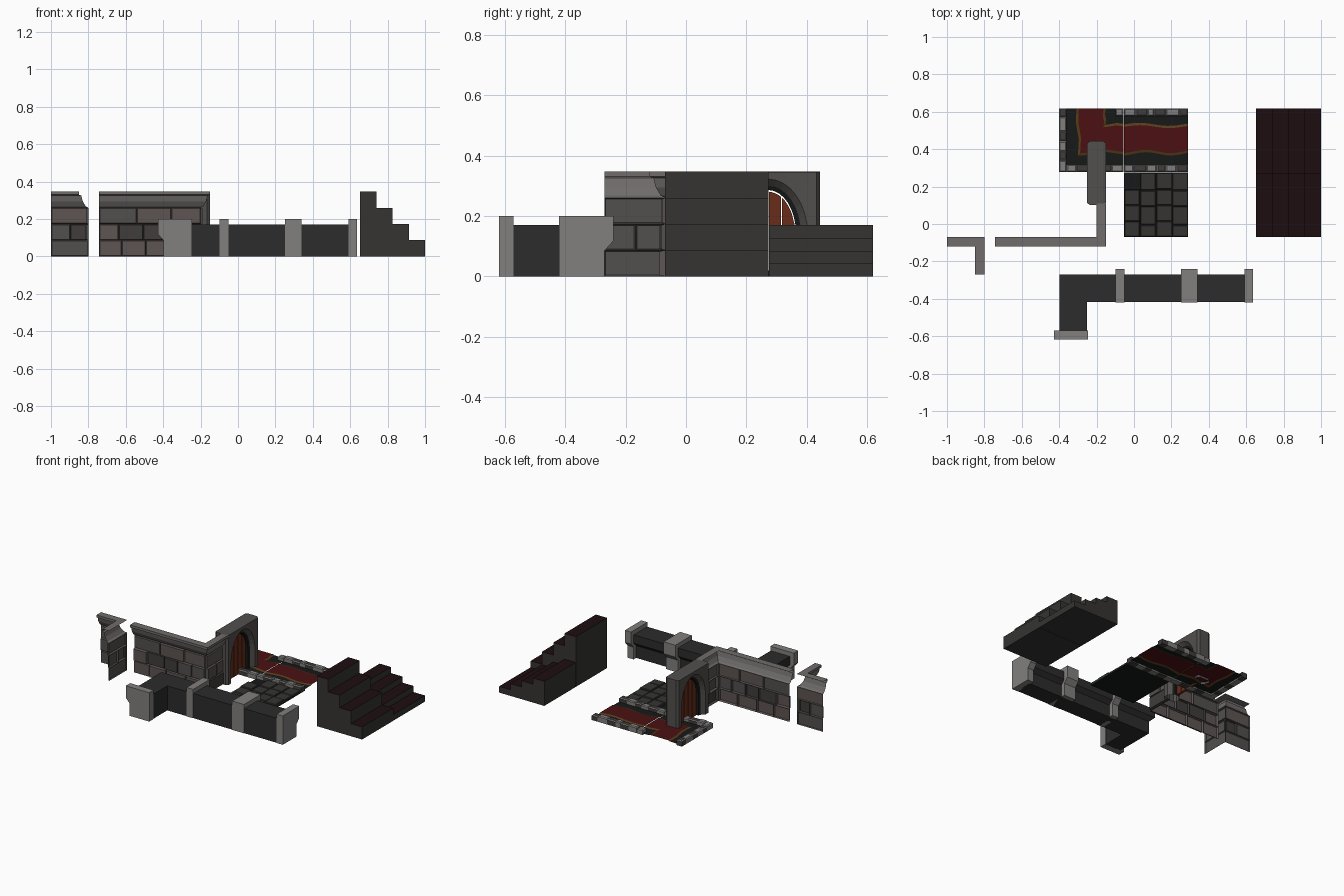
import bpy, bmesh, math, random
from mathutils import Vector

if "Cube" in bpy.data.objects:
    bpy.data.objects.remove(bpy.data.objects["Cube"])
random.seed(4)


def mat(name, *c):
    m = bpy.data.materials.new(name)
    m.diffuse_color = (*c, 1)
    m.use_nodes = True
    m.node_tree.nodes["Principled BSDF"].inputs["Base Color"].default_value = m.diffuse_color
    return m


STONES = [mat("stone_brown", .11, .09, .085), mat("stone_mid", .085, .08, .075), mat("stone_dark", .05, .046, .044)]
TRIM = mat("trim_grey", .16, .15, .145)
LIGHT = mat("pillar_grey", .22, .215, .21)
DARK = mat("parapet_dark", .025, .025, .025)
STAIR = mat("stair_grey", .035, .034, .032)
TREAD = mat("tread_red", .012, .004, .005)
CARPET = mat("carpet_red", .07, .005, .006)
GOLD = mat("carpet_gold", .1, .045, .01)
BASE = mat("floor_black", .008, .01, .009)
WOOD = mat("door_wood", .14, .025, .01)


def finish(name, bm, mats, solid=True):
    if solid:
        bmesh.ops.recalc_face_normals(bm, faces=bm.faces[:])
    me = bpy.data.meshes.new(name)
    bm.to_mesh(me)
    bm.free()
    for m in mats:
        me.materials.append(m)
    ob = bpy.data.objects.new(name, me)
    bpy.context.collection.objects.link(ob)
    return ob


def strips(bm, rows, closed=False, mats=None):
    """Quads between successive rows of points."""
    vr = [[bm.verts.new(p) for p in r] for r in rows]
    for k in range(len(vr) if closed else len(vr) - 1):
        a, b = vr[k], vr[(k + 1) % len(vr)]
        for i in range(len(a) - 1):
            f = bm.faces.new((a[i], a[i + 1], b[i + 1], b[i]))
            f.material_index = mats[k] if mats else 0
    return vr


def normals(path, side):
    out = []
    for (x0, y0), (x1, y1) in zip(path, path[1:]):
        L = math.hypot(x1 - x0, y1 - y0)
        out.append(Vector(((y1 - y0) / L * side, (x0 - x1) / L * side)))
    return out


def sweep(name, path, profile, m, side=1, closed=True):
    """Sweep an (offset, height) profile along a right-angled path."""
    ns = normals(path, side)
    off = [ns[0]] + [a + b for a, b in zip(ns, ns[1:])] + [ns[-1]]
    rows = [[(p[0] + n.x * d, p[1] + n.y * d, z) for p, n in zip(path, off)] for d, z in profile]
    bm = bmesh.new()
    vr = strips(bm, rows, closed)
    if closed:
        bm.faces.new([r[0] for r in vr])
        bm.faces.new([r[-1] for r in vr])
    return finish(name, bm, [m], closed)


def box(bm, x0, x1, y0, y1, z0, z1, bevel=0, mi=0):
    v = bmesh.ops.create_cube(bm, size=1)["verts"]
    for p in v:
        p.co = ((x0 + x1) / 2 + p.co.x * (x1 - x0), (y0 + y1) / 2 + p.co.y * (y1 - y0), (z0 + z1) / 2 + p.co.z * (z1 - z0))
    for f in {f for p in v for f in p.link_faces}:
        f.material_index = mi
    if bevel:
        top = [e for e in {e for p in v for e in p.link_edges} if all(q.co.z > z1 - 1e-5 for q in e.verts)]
        bmesh.ops.bevel(bm, geom=top, offset=bevel, segments=1, affect='EDGES')


def cuts(length, size):
    """Uneven divisions of a length."""
    n = max(1, round(length / size))
    return [0] + [length * (i + random.uniform(-.2, .2)) / n for i in range(1, n)] + [length]


# Brick walls: open relief sheets under an overhanging cornice
def brick_wall(name, path):
    bm = bmesh.new()
    faces = []
    for n, a, b in zip(normals(path, 1), path, path[1:]):
        a, b = Vector(a), Vector(b)
        L = (b - a).length
        d = (b - a) / L
        for r in range(3):
            c = cuts(L, (.14, .11, .16)[r])
            for s, e in zip(c, c[1:]):
                pts = [(s, r), (e, r), (e, r + 1), (s, r + 1)]
                f = bm.faces.new([bm.verts.new((*(a + d * t), k * .0867)) for t, k in pts])
                f.material_index = random.randrange(3)
                faces.append(f)
    for f in faces:
        f.normal_update()
        bmesh.ops.inset_individual(bm, faces=[f], thickness=.006, depth=random.uniform(.006, .02))
    finish(name + "_bricks", bm, STONES, False)
    sweep(name + "_cornice", path, [(0, .26), (.014, .268), (.03, .295), (.038, .325), (.05, .33),
                                    (.05, .347), (0, .347)], TRIM, 1, False)


brick_wall("outer_corner_wall", [(-.743, -.07), (-.2, -.07), (-.2, .11)])
brick_wall("inner_corner_wall", [(-1, -.07), (-.8, -.07), (-.8, -.27)])

# Parapet with raised posts
sweep("parapet", [(-.25, -.575), (-.25, -.417), (.6, -.417)],
      [(0, 0), (.12, 0), (.12, .085), (.147, .112), (.147, .17), (0, .17)], DARK, -1)
POST = [(-.003, 0), (.148, 0), (.148, .085), (.177, .118), (.177, .2), (-.003, .2)]
posts = [[(-.25, -.618), (-.25, -.57)]] + [[(a, -.417), (b, -.417)] for a, b in ((-.1, -.05), (.25, .34), (.59, .637))]
for i, p in enumerate(posts):
    sweep(f"parapet_post_{i}", p, POST, LIGHT, -1)

# Stairs, tall and half height
for name, y0, y1, h in (("tall_stairs", -.07, .272, .347), ("low_stairs", .274, .618, .17)):
    prof = [(.653, 0)]
    for i in range(4):
        z = h * (4 - i) / 4
        prof += [(.653 + .0867 * i, z), (.653 + .0867 * (i + 1), z)]
    prof.append((1, 0))
    bm = bmesh.new()
    f = bm.faces.new([bm.verts.new((x, y0, z)) for x, z in prof])
    g = bmesh.ops.extrude_face_region(bm, geom=[f])["geom"]
    for v in g:
        if isinstance(v, bmesh.types.BMVert):
            v.co.y = y1
    bmesh.ops.recalc_face_normals(bm, faces=bm.faces[:])
    for f in bm.faces:
        f.normal_update()
        f.material_index = int(f.normal.z > .5)
    finish(name, bm, [STAIR, TREAD])

# Doorway: arched frame with splayed reveals
CY, SPR, STEPS = .272, .14, 16


def arch(x, a, b):
    t = [math.pi * i / STEPS for i in range(STEPS + 1)]
    return [(x, CY + a, 0)] + [(x, CY + a * math.cos(u), SPR + b * math.sin(u)) for u in t] + [(x, CY - a, 0)]


def rect(x, hw, top):
    pts = [(x, CY + hw, 0)]
    for i in range(STEPS + 1):
        c, s = math.cos(math.pi * i / STEPS), math.sin(math.pi * i / STEPS)
        k = max(abs(c), abs(s))
        pts.append((x, CY + hw * c / k, SPR + (top - SPR) * s / k))
    return pts + [(x, CY - hw, 0)]


bm = bmesh.new()
strips(bm, [rect(-.235, .171, .347), rect(-.165, .171, .347), rect(-.15, .16, .345), arch(-.152, .13, .182),
            arch(-.175, .108, .16), arch(-.18, .092, .146), arch(-.22, .092, .146), arch(-.225, .108, .16),
            arch(-.248, .13, .182), rect(-.25, .16, .345)], True, [0, 0, 0, 0, 1, 1, 1, 0, 0, 0])
finish("door_frame", bm, [STONES[1], BASE])

# Door planks cut to the arch
bm = bmesh.new()
for i in range(4):
    u = [-.088 + .044 * i + .044 * k / 4 for k in range(5)]
    u[0] += .002
    u[-1] -= .002
    pts = [(q, SPR + .14 * math.sqrt(max(0, 1 - (q / .089) ** 2))) for q in u]
    pts = [(u[0], 0)] + pts + [(u[-1], 0)]
    f = bm.faces.new([bm.verts.new((-.208, CY + y, z)) for y, z in pts])
    for v in bmesh.ops.extrude_face_region(bm, geom=[f])["geom"]:
        if isinstance(v, bmesh.types.BMVert):
            v.co.x = -.192
finish("door_planks", bm, [WOOD])

# Paved floor tile with one missing slab
bm = bmesh.new()
box(bm, -.053, .29, -.07, .275, 0, .008, 0, 1)
for c in range(4):
    ys = [0, .065, .09 + .075] + [.25, .345] if c % 2 else [0, .085, .17, .255, .345]
    for a, b in zip(ys, ys[1:]):
        if c == 0 and b == .345:
            continue
        x = -.053 + .0858 * c
        box(bm, x + .001, x + .0848, -.07 + a + .001, -.07 + b - .001, .004, random.uniform(.018, .026), .004)
finish("paved_floor", bm, [STAIR, BASE])


# Carpet floors: dark ground, gold edging, red runner
def carpet(name, ground_a, edge_a, edge_b, ground_b):
    def mix(p, q, t):
        return [((1 - t) * a + t * c, (1 - t) * b + t * d) for (a, b), (c, d) in zip(p, q)]
    rows = [ground_a, edge_a, mix(edge_a, edge_b, .08), mix(edge_a, edge_b, .92), edge_b, ground_b]
    bm = bmesh.new()
    strips(bm, [[(x, y, z) for x, y in r] for r, z in zip(rows, (.01, .012, .016, .016, .012, .01))], False, [0, 1, 2, 1, 0])
    bmesh.ops.recalc_face_normals(bm, faces=bm.faces[:])
    if sum(f.normal.z for f in bm.faces) < 0:
        bmesh.ops.reverse_faces(bm, faces=bm.faces[:])
    finish(name, bm, [BASE, GOLD, CARPET], False)


xs = [-.053 + .343 * i / 12 for i in range(13)]
carpet("straight_carpet", [(x, .3) for x in xs], [(x, .375 + .009 * math.sin(24 * x)) for x in xs],
       [(x, .533 + .008 * math.sin(20 * x + 1)) for x in xs], [(x, .6) for x in xs])
carpet("corner_carpet",
       [(-.057, .3), (-.15, .3), (-.24, .3), (-.38, .3), (-.38, .45), (-.38, .54), (-.38, .618)],
       [(-.057, .372), (-.15, .385), (-.23, .37), (-.3, .365), (-.295, .45), (-.31, .54), (-.308, .618)],
       [(-.057, .535), (-.09, .54), (-.12, .535), (-.152, .53), (-.148, .555), (-.155, .585), (-.15, .618)],
       [(-.057, .59), (-.07, .59), (-.085, .59), (-.09, .59), (-.09, .6), (-.09, .61), (-.09, .618)])


# Raised kerb stones around the carpet floors
def kerb(name, x0, x1, y0, y1):
    bm = bmesh.new()
    along_x = x1 - x0 > y1 - y0
    c = cuts(max(x1 - x0, y1 - y0), .058)
    for i, (a, b) in enumerate(zip(c, c[1:])):
        e = (x0 + a, x0 + b, y0, y1) if along_x else (x0, x1, y0 + a, y0 + b)
        box(bm, *e, 0, random.uniform(.034, .042), .006, i % 2)
    finish(name, bm, [LIGHT, STONES[2]])


kerb("kerb_straight_front", -.053, .29, .277, .318)
kerb("kerb_straight_back", -.053, .29, .577, .618)
kerb("kerb_corner_front", -.36, -.057, .277, .318)
kerb("kerb_corner_left", -.401, -.36, .277, .618)
kerb("kerb_corner_inner", -.1, -.057, .577, .618)
